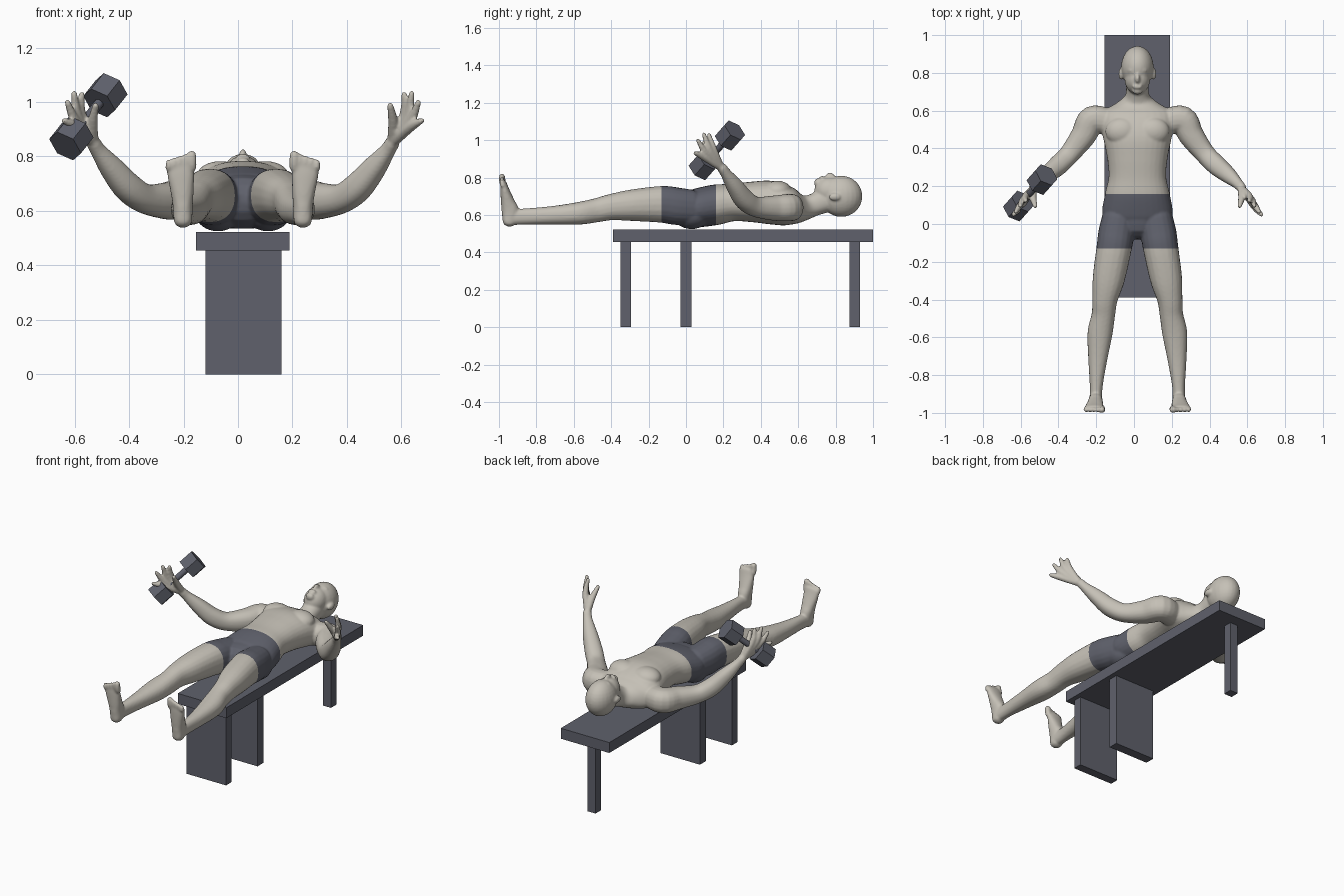
import bpy, bmesh, math
from mathutils import Vector, Matrix

if "Cube" in bpy.data.objects:
    bpy.data.objects.remove(bpy.data.objects["Cube"])

MID = 0.018  # centre line of the figure


def material(name, rgb):
    m = bpy.data.materials.new(name)
    m.use_nodes = True
    m.diffuse_color = (*rgb, 1)
    m.node_tree.nodes["Principled BSDF"].inputs["Base Color"].default_value = (*rgb, 1)
    return m


skin = material("warm stone", (0.56, 0.53, 0.47))
slate = material("slate grey", (0.115, 0.12, 0.15))


def add_object(name, bm, mats):
    bmesh.ops.recalc_face_normals(bm, faces=bm.faces)
    me = bpy.data.meshes.new(name)
    bm.to_mesh(me)
    bm.free()
    ob = bpy.data.objects.new(name, me)
    bpy.context.collection.objects.link(ob)
    for m in mats:
        me.materials.append(m)
    return ob


def box(name, lo, hi):
    lo, hi = Vector(lo), Vector(hi)
    bm = bmesh.new()
    bmesh.ops.create_cube(bm, size=1, matrix=Matrix.Translation((lo + hi) / 2) @ Matrix.Diagonal((*(hi - lo), 1)))
    return add_object(name, bm, [slate])


def ball(bm, centre, radii, side=1):
    c = Vector((centre[0] * side, centre[1], centre[2]))
    bmesh.ops.create_uvsphere(bm, u_segments=24, v_segments=16, radius=1,
                              matrix=Matrix.Translation(c) @ Matrix.Diagonal((*radii, 1)))


def spline(pts, steps=5):
    """Smooth samples through the control sections."""
    p = [Vector(q) for q in pts]
    p = [2 * p[0] - p[1]] + p + [2 * p[-1] - p[-2]]
    out = []
    for i in range(1, len(p) - 2):
        a, b, c, d = p[i - 1:i + 3]
        for k in range(steps):
            t = k / steps
            out.append(b + (c - a) * t / 2 + (2 * a - 5 * b + 4 * c - d) * t * t / 2
                       + (3 * b - a - 3 * c + d) * t ** 3 / 2)
    return out + [p[-2]]


def tube(bm, sections, side=1, ref=(0, 0, 1), n=20):
    """Rounded limb; each section is x, y, z, half width, half depth."""
    ss = spline([s if len(s) == 5 else (*s, s[3]) for s in sections])
    pos = [Vector(s[:3]) for s in ss]
    rows = []
    for i, s in enumerate(ss):
        t = (pos[min(i + 1, len(ss) - 1)] - pos[max(i - 1, 0)]).normalized()
        rows.append((pos[i], t, s[3], s[4]))

    def cap(row, sign):
        c, t, a, b = row
        r = min(a, b)
        return [(c + t * sign * r * 0.8 * math.sin(w), t, a * math.cos(w), b * math.cos(w))
                for w in (0.5, 1.0, 1.4)]

    rows = cap(rows[0], -1)[::-1] + rows + cap(rows[-1], 1)
    rings = []
    for c, t, a, b in rows:
        u = t.cross(Vector(ref)).normalized()
        v = u.cross(t)
        ring = []
        for k in range(n):
            w = math.tau * k / n
            cx, sx = math.cos(w), math.sin(w)
            q = c + u * a * math.copysign(abs(cx) ** 0.88, cx) + v * b * math.copysign(abs(sx) ** 0.88, sx)
            ring.append(bm.verts.new((q.x * side, q.y, q.z)))
        rings.append(ring)
    for r, s in zip(rings, rings[1:]):
        for k in range(n):
            bm.faces.new((r[k], r[(k + 1) % n], s[(k + 1) % n], s[k]))
    bm.faces.new(rings[0])
    bm.faces.new(rings[-1])


body = bmesh.new()

# Torso and neck
tube(body, [(0, -0.01, .64, .13, .09), (0, .05, .637, .185, .103), (0, .16, .655, .171, .108),
            (0, .25, .667, .152, .10), (0, .35, .67, .16, .108), (0, .45, .667, .18, .116),
            (0, .54, .648, .20, .106), (0, .595, .638, .185, .085), (0, .64, .64, .11, .066),
            (0, .68, .653, .064, .06), (0, .75, .68, .06, .066)], n=32)

# Head and face
ball(body, (0, .83, .70), (.086, .113, .11))
ball(body, (0, .768, .728), (.068, .082, .076))
ball(body, (0, .705, .772), (.028, .02, .024))
ball(body, (0, .77, .804), (.014, .026, .023))
ball(body, (0, .813, .787), (.052, .014, .02))
ball(body, (0, .727, .797), (.027, .014, .012))

for s in (1, -1):
    # Ears, eyes, chest and seat
    ball(body, (.086, .795, .697), (.014, .032, .02), s)
    ball(body, (.03, .792, .782), (.016, .009, .013), s)
    ball(body, (.082, .49, .728), (.088, .075, .055), s)
    ball(body, (.092, .03, .602), (.088, .10, .077), s)
    # Leg
    tube(body, [(.10, .03, .64, .088, .095), (.112, -.05, .647, .095, .10), (.124, -.13, .657, .093, .098),
                (.152, -.29, .652, .085, .084), (.172, -.40, .642, .067, .07), (.18, -.48, .625, .062, .064),
                (.198, -.58, .608, .066, .06), (.21, -.72, .598, .05, .049), (.218, -.86, .592, .034, .043),
                (.22, -.94, .588, .034, .043)], s)
    # Foot
    tube(body, [(.22, -.945, .565, .034, .036), (.221, -.94, .62, .037, .046), (.223, -.953, .67, .042, .037),
                (.228, -.968, .73, .049, .025), (.23, -.976, .77, .052, .017)], s, (0, 1, 0))
    for i in range(5):
        x = .188 + .021 * i
        r = .018 if i == 0 else .013
        tube(body, [(x, -.976, .76, r), (x, -.982, .785 - .006 * i, r), (x, -.984, .808 - .007 * i, r * .9)],
             s, (0, 1, 0), 10)
    # Arm
    tube(body, [(.15, .54, .64, .07), (.24, .552, .64, .073), (.285, .47, .637, .067), (.36, .37, .645, .054),
                (.42, .31, .685, .053), (.48, .26, .755, .044), (.53, .215, .82, .029), (.55, .193, .852, .026)], s)
    # Hand: four fingers and a thumb fanning from the wrist
    wrist = (.55, .19, .85, .018)
    for knuckle, tip in (((.593, .147, .955), (.592, .122, 1.03)), ((.607, .126, .95), (.62, .095, 1.033)),
                         ((.617, .105, .935), (.645, .063, 1.0)), ((.622, .088, .913), (.658, .048, .932))):
        tube(body, [wrist, (*knuckle, .018), (*tip, .011)], s, (0, 1, 0), 10)
    tube(body, [(.55, .185, .865, .02), (.552, .14, .925, .019), (.541, .094, .988, .012)], s, (0, 1, 0), 10)

bmesh.ops.translate(body, verts=body.verts, vec=(MID, 0, 0))
man = add_object("reclining_man", body, [skin, slate])

# Fuse the limbs into one smooth skin
bpy.context.view_layer.objects.active = man
man.select_set(True)
fuse = man.modifiers.new("fuse", "REMESH")
fuse.mode = "VOXEL"
fuse.voxel_size = 0.0065
soften = man.modifiers.new("soften", "SMOOTH")
soften.factor = 0.5
soften.iterations = 5
for name in ("fuse", "soften"):
    bpy.ops.object.modifier_apply(modifier=name)

# Shorts: cut clean hems and colour the band between them
HEM, WAIST = -0.13, 0.16
bm = bmesh.new()
bm.from_mesh(man.data)
for y in (HEM, WAIST):
    near = [f for f in bm.faces if abs(f.calc_center_median().x) < 0.3]
    geom = set(near) | {e for f in near for e in f.edges} | {v for f in near for v in f.verts}
    bmesh.ops.bisect_plane(bm, geom=list(geom), plane_co=(0, y, 0), plane_no=(0, 1, 0))
for f in bm.faces:
    c = f.calc_center_median()
    f.material_index = int(abs(c.x) < 0.3 and HEM < c.y < WAIST)
    f.smooth = True
bm.to_mesh(man.data)
bm.free()

# Bench
box("bench_top", (-.155, -.39, .455), (.19, 1.0, .522))
box("front_support", (-.12, -.35, 0), (.16, -.295, .455))
box("middle_support", (-.12, -.03, 0), (.16, .03, .455))
box("rear_post", (-.008, .875, 0), (.048, .93, .455))

# Hexagonal dumbbell
ends = [Vector((-.612, .095, .867)), Vector((-.487, .235, 1.025))]
axis = (ends[1] - ends[0]).normalized()
turn = axis.to_track_quat("Z", "Y").to_matrix().to_4x4()


def bar(name, centre, radius, depth, sides):
    bm = bmesh.new()
    bmesh.ops.create_cone(bm, cap_ends=True, segments=sides, radius1=radius, radius2=radius, depth=depth,
                          matrix=Matrix.Translation(centre) @ turn)
    return add_object(name, bm, [slate])


bar("dumbbell_lower_weight", ends[0], .068, .09, 6)
bar("dumbbell_upper_weight", ends[1], .068, .09, 6)
grip = bar("dumbbell_grip", (ends[0] + ends[1]) / 2, .018, .2, 16)
for f in grip.data.polygons:
    f.use_smooth = len(f.vertices) == 4
